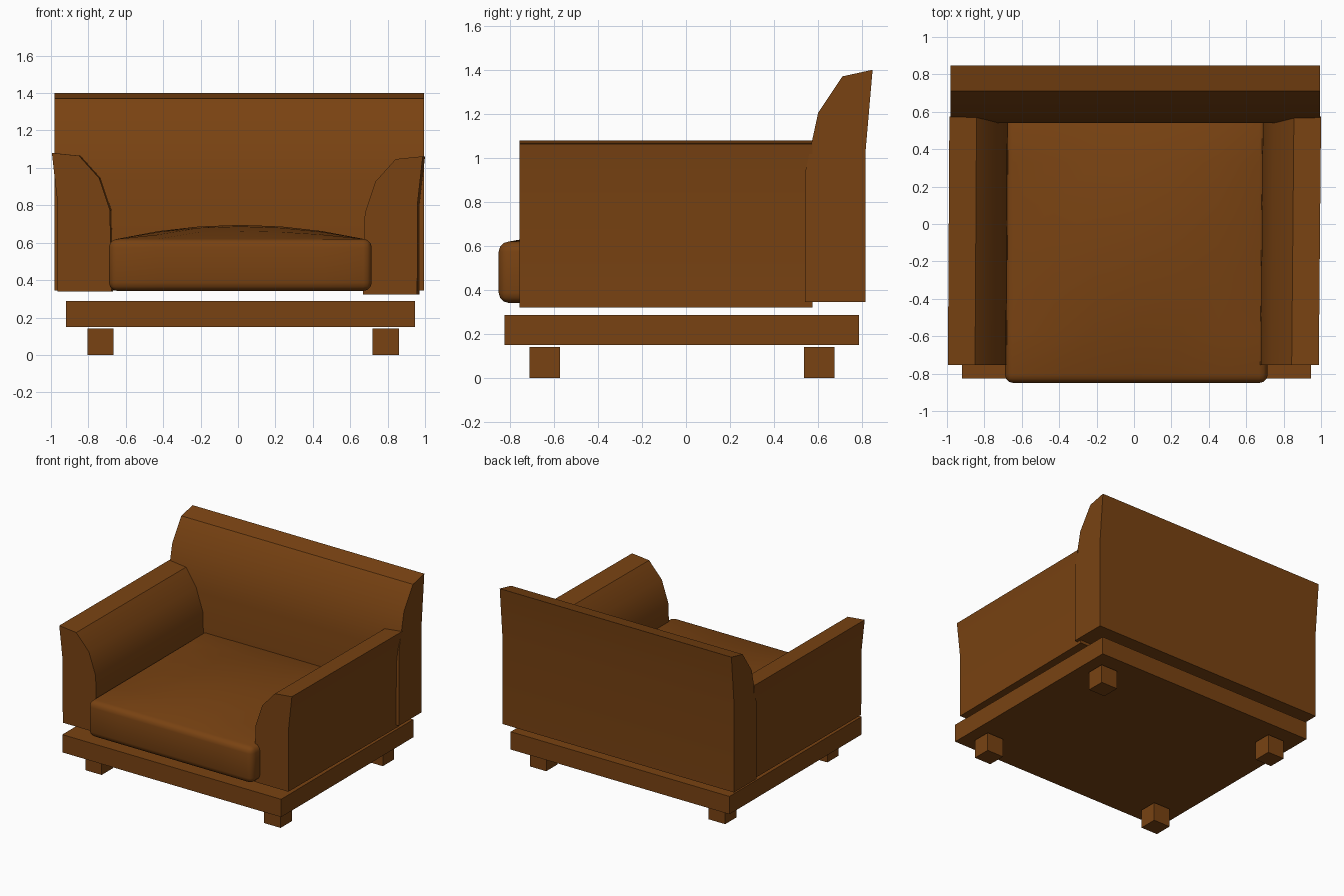
import bpy, bmesh, math
from mathutils import Vector

cube = bpy.data.objects.get("Cube")
if cube:
    bpy.data.objects.remove(cube, do_unlink=True)

leather = bpy.data.materials.new("brown_leather")
leather.use_nodes = True
BROWN = (0.19, 0.055, 0.006, 1)
leather.diffuse_color = BROWN
leather.node_tree.nodes["Principled BSDF"].inputs["Base Color"].default_value = BROWN


def finish(name, bm, smooth=None):
    bmesh.ops.recalc_face_normals(bm, faces=bm.faces)
    mesh = bpy.data.meshes.new(name)
    bm.to_mesh(mesh)
    bm.free()
    mesh.materials.append(leather)
    obj = bpy.data.objects.new(name, mesh)
    bpy.context.collection.objects.link(obj)
    if smooth:
        bpy.ops.object.select_all(action='DESELECT')
        obj.select_set(True)
        bpy.context.view_layer.objects.active = obj
        bpy.ops.object.shade_smooth_by_angle(angle=math.radians(smooth))
    return obj


def box_mesh(low, high):
    bm = bmesh.new()
    bmesh.ops.create_cube(bm, size=1)
    low, high = Vector(low), Vector(high)
    for v in bm.verts:
        v.co = (low + high) / 2 + v.co * (high - low)
    return bm


def extrude_profile(name, points, offset):
    bm = bmesh.new()
    face = bm.faces.new([bm.verts.new(p) for p in points])
    result = bmesh.ops.extrude_face_region(bm, geom=[face], use_keep_orig=True)
    moved = [g for g in result["geom"] if isinstance(g, bmesh.types.BMVert)]
    bmesh.ops.translate(bm, verts=moved, vec=offset)
    return finish(name, bm, 40)


# Feet and base
for side, x in (("right", -0.805), ("left", 0.72)):
    for end, y in (("front", -0.71), ("back", 0.535)):
        finish(f"{end}_{side}_foot", box_mesh((x, y, 0), (x + 0.14, y + 0.138, 0.142)))
finish("base", box_mesh((-0.92, -0.825, 0.15), (0.945, 0.785, 0.287)))

# Flared arms, set very slightly askew
arm = [(0.675, 0.34), (0.965, 0.34), (0.967, 0.83), (0.995, 1.08),
       (0.85, 1.065), (0.742, 0.945), (0.685, 0.775)]
extrude_profile("right_arm", [(-x, -0.755, z) for x, z in arm], (0.008, 1.33, 0))
extrude_profile("left_arm", [(x - 0.007, -0.755, z - 0.018) for x, z in arm], (0.012, 1.33, 0))

# Flared backrest
back = [(0.54, 0.345), (0.815, 0.345), (0.815, 1.03), (0.847, 1.40),
        (0.71, 1.37), (0.60, 1.205), (0.54, 0.93)]
extrude_profile("backrest", [(-0.98, y, z) for y, z in back], (1.975, 0, 0))

# Seat cushion with rounded edges and a domed top
bm = box_mesh((-0.69, -0.85, 0.342), (0.715, 0.60, 0.62))
bmesh.ops.bevel(bm, geom=bm.edges[:], offset=0.045, segments=3, profile=0.5, affect='EDGES')
top = max(bm.faces, key=lambda f: f.calc_center_median().z)
bmesh.ops.subdivide_edges(bm, edges=[e for e in bm.edges if e.calc_length() > 0.5],
                          cuts=5, use_grid_fill=True)
for v in bm.verts:
    if v.co.z > 0.61:
        u = (v.co.x - 0.0125) / 0.66
        w = (v.co.y + 0.125) / 0.68
        v.co.z += 0.075 * max(0, 1 - u * u) * max(0, 1 - w * w)
finish("seat_cushion", bm, 40)
